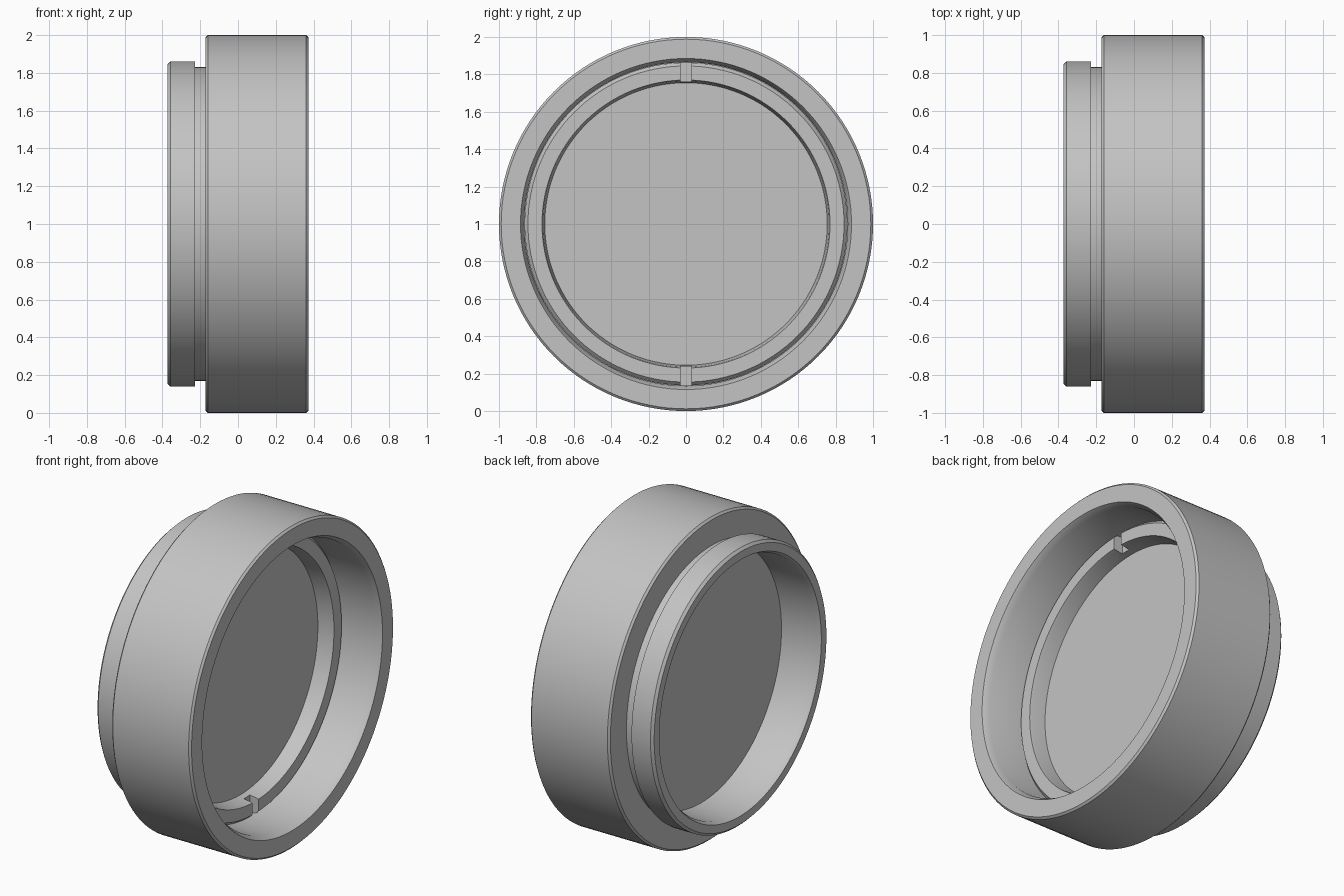
import bpy, bmesh, math

if "Cube" in bpy.data.objects:
    bpy.data.objects.remove(bpy.data.objects["Cube"])

SEGMENTS = 128
CENTRE_Z = 1.0

grey = bpy.data.materials.new("neutral grey")
grey.use_nodes = True
grey.diffuse_color = (0.55, 0.55, 0.55, 1)
grey.node_tree.nodes["Principled BSDF"].inputs["Base Color"].default_value = (0.55, 0.55, 0.55, 1)


def make_object(name, bm):
    bmesh.ops.recalc_face_normals(bm, faces=bm.faces)
    mesh = bpy.data.meshes.new(name)
    bm.to_mesh(mesh)
    bm.free()
    mesh.materials.append(grey)
    obj = bpy.data.objects.new(name, mesh)
    obj.location.z = CENTRE_Z
    bpy.context.collection.objects.link(obj)
    return obj


def activate(obj):
    bpy.ops.object.select_all(action='DESELECT')
    obj.select_set(True)
    bpy.context.view_layer.objects.active = obj


def smooth(obj):
    activate(obj)
    bpy.ops.object.shade_smooth_by_angle(angle=math.radians(30))


def lathe(name, profile):
    """Revolve a closed (x, radius) outline about the x axis."""
    bm = bmesh.new()
    rings = []
    for i in range(SEGMENTS):
        a = 2 * math.pi * i / SEGMENTS
        rings.append([bm.verts.new((x, r * math.cos(a), r * math.sin(a))) for x, r in profile])
    n = len(profile)
    for i in range(SEGMENTS):
        here, after = rings[i], rings[(i + 1) % SEGMENTS]
        for j in range(n):
            k = (j + 1) % n
            bm.faces.new((here[j], here[k], after[k], after[j]))
    return make_object(name, bm)


# Outer housing: wide ring, neck groove and narrower mounting collar
housing = lathe("housing_ring", [
    (-0.373, 0.845), (-0.358, 0.86), (-0.228, 0.86), (-0.228, 0.83),
    (-0.172, 0.83), (-0.172, 0.988), (-0.16, 1.0), (0.361, 1.0),
    (0.373, 0.988), (0.373, 0.885), (0.335, 0.865), (-0.11, 0.865),
    (-0.11, 0.78), (-0.345, 0.78), (-0.373, 0.795)])
smooth(housing)

# Retaining ring that clamps the glass
retainer = lathe("retaining_ring", [
    (0.02, 0.755), (0.10, 0.765), (0.12, 0.77), (0.12, 0.845),
    (0.10, 0.863), (0.02, 0.863)])

# Spanner notches at top and bottom of the retaining ring
bm = bmesh.new()
for side in (-1, 1):
    cube = bmesh.ops.create_cube(bm, size=1)["verts"]
    bmesh.ops.scale(bm, verts=cube, vec=(0.12, 0.06, 0.3))
    bmesh.ops.translate(bm, verts=cube, vec=(0.12, 0, side * 0.81))
cutter = make_object("notch_cutter", bm)
cutter.hide_render = True
notch = retainer.modifiers.new("notches", 'BOOLEAN')
notch.operation = 'DIFFERENCE'
notch.solver = 'EXACT'
notch.object = cutter
activate(retainer)
bpy.ops.object.modifier_apply(modifier=notch.name)
bpy.data.objects.remove(cutter)
smooth(retainer)

# Flat glass disc
bm = bmesh.new()
bmesh.ops.create_cone(bm, cap_ends=True, segments=SEGMENTS, radius1=0.86, radius2=0.86, depth=0.13)
for v in bm.verts:
    x, y, z = v.co
    v.co = (z - 0.045, x, y)
glass = make_object("glass_disc", bm)
smooth(glass)
